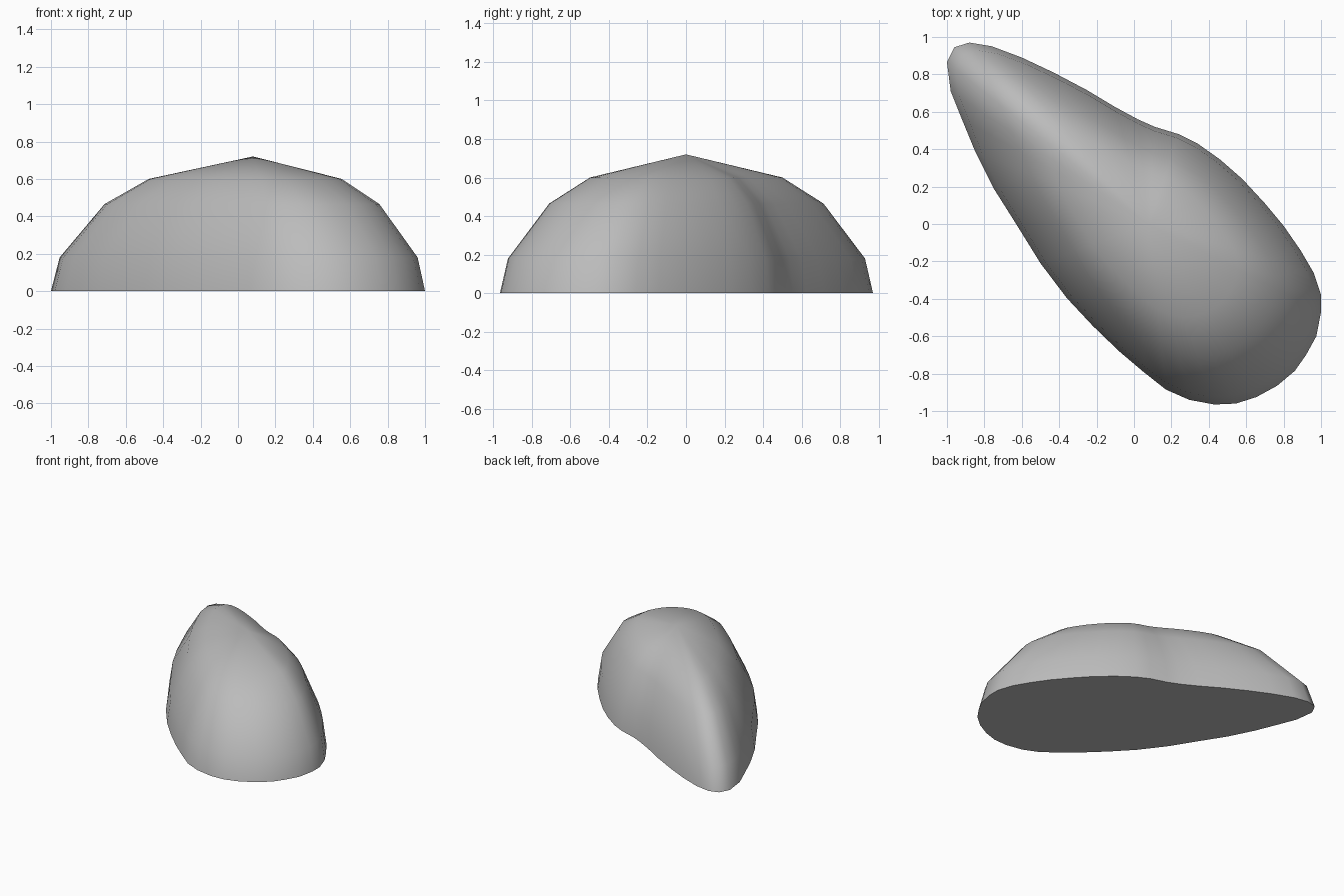
import bpy, bmesh, math

if "Cube" in bpy.data.objects:
    bpy.data.objects.remove(bpy.data.objects["Cube"])

# Teardrop ground outline, clockwise from the narrow tip
OUTLINE = [
    (-1.0, .865), (-.96, .945), (-.88, .97), (-.76, .95), (-.6, .89), (-.43, .81),
    (-.25, .715), (-.1, .625), (.02, .56), (.11, .52), (.24, .48), (.34, .43),
    (.46, .345), (.58, .24), (.7, .11), (.8, -.01), (.89, -.14), (.96, -.26),
    (1.0, -.38), (1.0, -.47), (.975, -.6), (.92, -.7), (.86, -.785), (.765, -.865),
    (.655, -.925), (.545, -.96), (.43, -.965), (.295, -.94), (.17, -.885),
    (.05, -.79), (-.08, -.68), (-.22, -.545), (-.36, -.395), (-.5, -.21),
    (-.63, -.0), (-.75, .19), (-.85, .39), (-.92, .56), (-.98, .71)]
# Dome profile: height and outline scale towards the peak
RINGS = [(0, 1), (.18, .957), (.465, .735), (.6, .516)]
PEAK = (.08, 0, .72)

bm = bmesh.new()
rings = [[bm.verts.new((PEAK[0] + (x - PEAK[0]) * s, y * s, z)) for x, y in OUTLINE]
         for z, s in RINGS]
peak = bm.verts.new(PEAK)
n = len(OUTLINE)

# Sloping walls
for low, high in zip(rings, rings[1:]):
    for i in range(n):
        j = (i + 1) % n
        bm.faces.new((low[i], high[i], high[j], low[j]))

# Shallow cap and flat base
for i in range(n):
    bm.faces.new((rings[-1][i], peak, rings[-1][(i + 1) % n]))
bm.faces.new(rings[0])
bmesh.ops.recalc_face_normals(bm, faces=bm.faces)

mesh = bpy.data.meshes.new("teardrop_mound")
bm.to_mesh(mesh)
bm.free()
mound = bpy.data.objects.new("teardrop_mound", mesh)
bpy.context.collection.objects.link(mound)

grey = bpy.data.materials.new("mid_grey")
grey.diffuse_color = (.5, .5, .5, 1)
grey.use_nodes = True
grey.node_tree.nodes["Principled BSDF"].inputs["Base Color"].default_value = grey.diffuse_color
mesh.materials.append(grey)

# Smooth sides with a crisp base rim
bpy.context.view_layer.objects.active = mound
mound.select_set(True)
bpy.ops.object.shade_smooth_by_angle(angle=math.radians(60))
